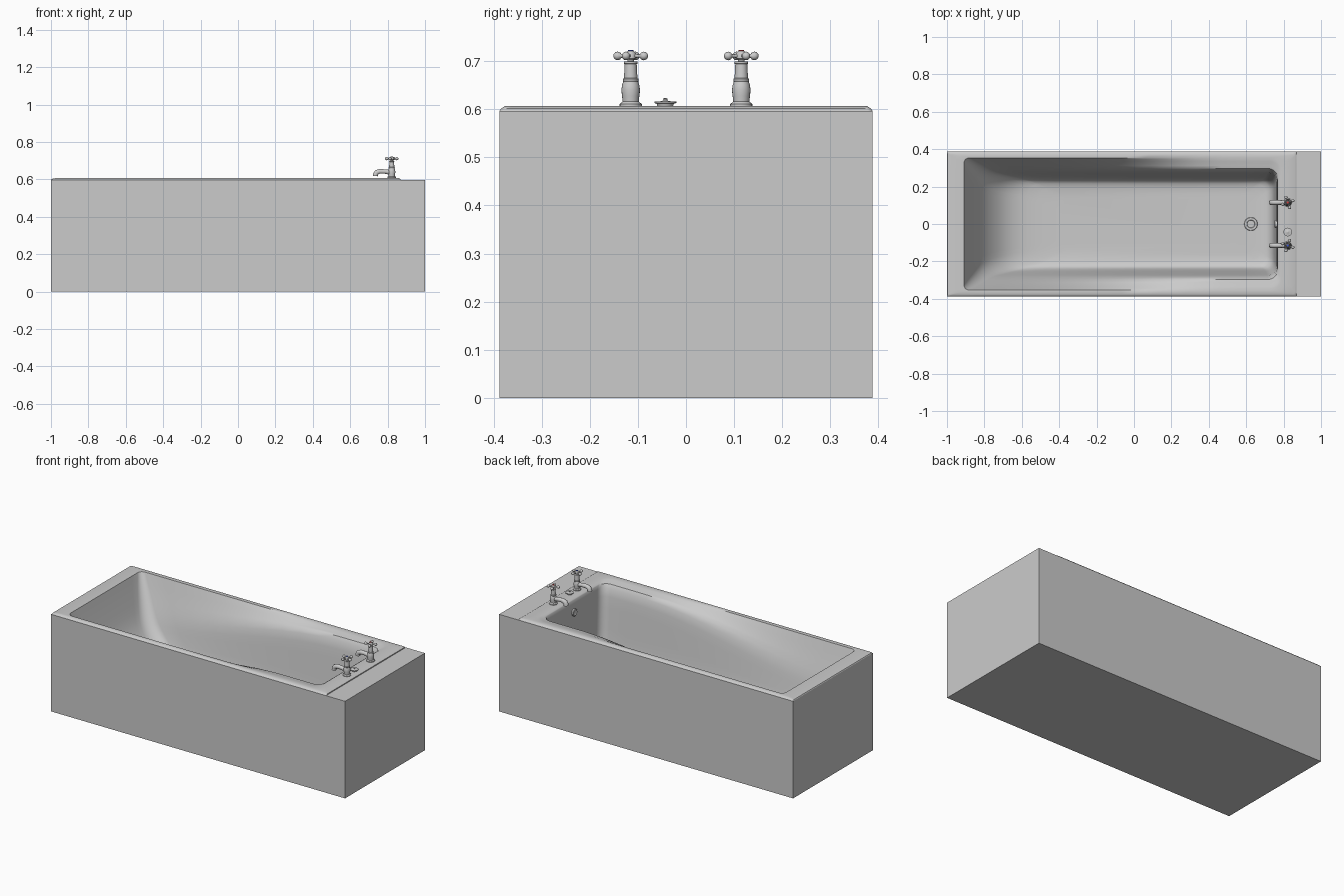
import bpy, bmesh, math
from mathutils import Vector, Matrix

if "Cube" in bpy.data.objects:
    bpy.data.objects.remove(bpy.data.objects["Cube"])


def finish(name, bm, angle=None, color=None):
    bmesh.ops.recalc_face_normals(bm, faces=bm.faces)
    me = bpy.data.meshes.new(name)
    bm.to_mesh(me)
    bm.free()
    ob = bpy.data.objects.new(name, me)
    bpy.context.collection.objects.link(ob)
    if color:
        mat = bpy.data.materials.new(name)
        mat.diffuse_color = color
        mat.use_nodes = True
        mat.node_tree.nodes["Principled BSDF"].inputs["Base Color"].default_value = mat.diffuse_color
        me.materials.append(mat)
    if angle:
        bpy.ops.object.select_all(action='DESELECT')
        ob.select_set(True)
        bpy.context.view_layer.objects.active = ob
        bpy.ops.object.shade_smooth_by_angle(angle=math.radians(angle))
    return ob


def lathe(name, profile, matrix, steps=20, color=None):
    """Revolve (radius, height) points about local z."""
    bm = bmesh.new()
    vs = [bm.verts.new((r, 0, h)) for r, h in profile]
    es = [bm.edges.new(p) for p in zip(vs, vs[1:])]
    bmesh.ops.spin(bm, geom=vs + es, axis=(0, 0, 1), cent=(0, 0, 0),
                   angle=math.tau, steps=steps)
    bmesh.ops.remove_doubles(bm, verts=bm.verts, dist=1e-5)
    bm.transform(matrix)
    return finish(name, bm, 40, color)


def tube(name, path, matrix, sides=14):
    """Capped tube along (x, z, radius) points in the local xz plane."""
    bm = bmesh.new()
    rings = []
    for i, (x, z, r) in enumerate(path):
        a, b = path[max(i - 1, 0)], path[min(i + 1, len(path) - 1)]
        t = Vector((b[0] - a[0], 0, b[1] - a[1])).normalized()
        side = Vector((0, 1, 0))
        up = t.cross(side)
        rings.append([bm.verts.new(Vector((x, 0, z)) + r * (math.cos(k * math.tau / sides) * side
                      + math.sin(k * math.tau / sides) * up)) for k in range(sides)])
    skin(bm, rings)
    bm.faces.new(rings[0])
    bm.faces.new(rings[-1])
    bm.transform(matrix)
    return finish(name, bm, 45)


def skin(bm, rings):
    for a, b in zip(rings, rings[1:]):
        n = len(a)
        for k in range(n):
            bm.faces.new((a[k], a[(k + 1) % n], b[(k + 1) % n], b[k]))


# Tub surround: open box with a flat deck behind the taps
bm = bmesh.new()
bmesh.ops.create_cube(bm, size=1)
bm.transform(Matrix.Translation((0, 0, .2985)) @ Matrix.Diagonal((2, .776, .597, 1)))
bmesh.ops.delete(bm, geom=[f for f in bm.faces if f.normal.z > .9], context='FACES_ONLY')
bm.faces.new([bm.verts.new((x, y, .597)) for x, y in
              ((.86, -.388), (1, -.388), (1, .388), (.86, .388))])
finish("surround", bm)


def rounded_ring(x0, x1, hw, r_head, r_tap, z_head, z_tap):
    """Rounded rectangle whose height blends from head to tap end."""
    pts = []
    for cx, cy, r, a0 in ((x1 - r_tap, hw - r_tap, r_tap, 0), (x0 + r_head, hw - r_head, r_head, 90),
                          (x0 + r_head, r_head - hw, r_head, 180), (x1 - r_tap, r_tap - hw, r_tap, 270)):
        pts += [(cx + r * math.cos(math.radians(a0 + 15 * i)),
                 cy + r * math.sin(math.radians(a0 + 15 * i))) for i in range(7)]
    out = []
    for i, p in enumerate(pts):
        q = pts[(i + 1) % len(pts)]
        n = 12 if i % 7 == 6 else 1
        for k in range(n):
            x, y = (p[j] + (q[j] - p[j]) * k / n for j in (0, 1))
            t = min(max((x + .85) / 1.35, 0), 1)
            t = t * t * (3 - 2 * t)
            out.append(Vector((x, y, z_head + (z_tap - z_head) * t)))
    return out


def catmull(a, b, c, d, t):
    return .5 * (2 * b + (c - a) * t + (2 * a - 5 * b + 4 * c - d) * t * t
                 + (3 * b - a - 3 * c + d) * t ** 3)


# Bathtub: raised rim, sloping backrest, shoulders and floor
rim = [rounded_ring(*p) for p in (
    (-1, .87, .388, .004, .01, .597, .597),
    (-.997, .869, .384, .006, .012, .602, .602),
    (-.975, .86, .376, .01, .015, .607, .607))]
wall = [rounded_ring(*p) for p in (
    (-.91, .79, .354, .03, .06, .605, .606),
    (-.875, .775, .325, .05, .055, .51, .601),
    (-.82, .765, .284, .07, .05, .38, .575),
    (-.755, .757, .262, .08, .05, .29, .40),
    (-.675, .745, .243, .08, .05, .228, .235),
    (-.57, .705, .215, .07, .05, .196, .185),
    (-.40, .60, .14, .05, .05, .185, .178))]
rings = list(rim)
for i in range(len(wall) - 1):
    a, b, c, d = (wall[min(max(j, 0), len(wall) - 1)] for j in range(i - 1, i + 3))
    for s in range(3):
        rings.append([catmull(*p, s / 3) for p in zip(a, b, c, d)])
rings.append(wall[-1])
bm = bmesh.new()
loops = [[bm.verts.new(p) for p in r] for r in rings]
skin(bm, loops)
n = len(loops[-1])
bm.faces.new(loops[-1])
finish("bathtub", bm, 40)

# Taps
BODY = [(0, 0), (.023, 0), (.023, .005), (.017, .010), (.018, .022), (.0195, .034), (.018, .044),
        (.0155, .052), (.0165, .054), (.0165, .057), (.014, .059), (.0125, .088), (.014, .089),
        (.014, .093), (.007, .094), (.007, .098), (.011, .100), (.011, .110), (.007, .115), (0, .116)]
SPOUT = [(0, .030, .013), (-.035, .036, .012), (-.065, .037, .013), (-.081, .031, .014),
         (-.086, .021, .014), (-.087, .012, .014)]
ARM = [(0, 0), (.0045, 0), (.0035, .018), (.004, .021), (.0075, .024), (.009, .029),
       (.0075, .034), (.004, .037), (0, .038)]
for side, y, turn, color in (("hot", .115, 20, (.7, .05, .05, 1)), ("cold", -.115, -20, (.05, .1, .7, 1))):
    place = Matrix.Translation((.822, y, .606))
    lathe(side + "_tap_body", BODY, place)
    tube(side + "_tap_spout", SPOUT, place)
    lathe(side + "_tap_cap", [(.006, 0), (.006, .002), (0, .0025)],
          place @ Matrix.Translation((0, 0, .115)), 16, color)
    for k in range(4):
        lathe(f"{side}_tap_handle_{k}", ARM, place @ Matrix.Translation((0, 0, .105))
              @ Matrix.Rotation(math.radians(turn + 90 * k), 4, 'Z')
              @ Matrix.Rotation(math.pi / 2, 4, 'Y'), 12)

# Plug resting on the rim
lathe("plug", [(0, 0), (.016, 0), (.018, .006), (.023, .007), (.023, .010), (.007, .011),
               (.004, .013), (.005, .016), (0, .018)], Matrix.Translation((.822, -.043, .606)))

# Floor drain and overflow
DRAIN = [(.018, -.004), (.022, .003), (.034, .003), (.036, 0), (.036, -.006)]
lathe("drain", DRAIN, Matrix.Translation((.625, 0, .184)), 24)
lathe("drain_grate", [(.020, 0), (0, 0)], Matrix.Translation((.625, 0, .183)), 24)
lathe("overflow", [(.022, -.008), (.022, .003), (.018, .006), (.012, .003), (0, .003)],
      Matrix.Translation((.758, 0, .525)) @ Matrix.Rotation(-math.pi / 2, 4, 'Y'), 24)
